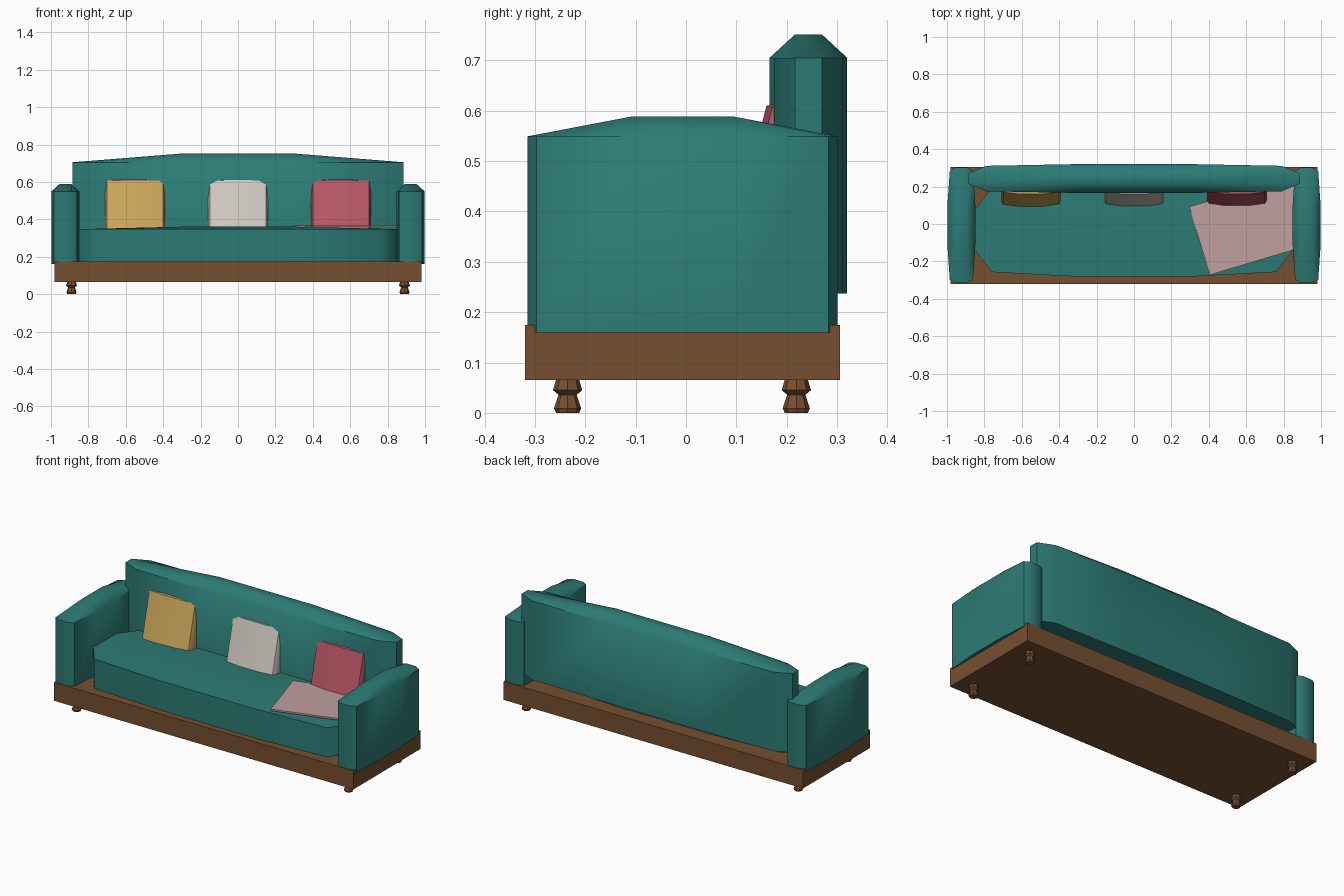
import bpy, bmesh, math
from mathutils import Matrix, Vector

if "Cube" in bpy.data.objects:
    bpy.data.objects.remove(bpy.data.objects["Cube"])


def srgb(r, g, b):
    return tuple((c / 255) ** 2.2 for c in (r, g, b)) + (1,)


def material(name, rgb):
    m = bpy.data.materials.new(name)
    m.diffuse_color = srgb(*rgb)
    m.use_nodes = True
    m.node_tree.nodes["Principled BSDF"].inputs["Base Color"].default_value = m.diffuse_color
    return m


teal = material("teal fabric", (48, 122, 116))
wood = material("brown wood", (118, 80, 52))
gold = material("gold fabric", (204, 166, 92))
cream = material("cream fabric", (208, 202, 192))
rose = material("rose fabric", (184, 88, 102))
blush = material("blush fabric", (190, 158, 156))


def finish(name, bm, mat, smooth=None):
    bmesh.ops.recalc_face_normals(bm, faces=bm.faces)
    me = bpy.data.meshes.new(name)
    bm.to_mesh(me)
    bm.free()
    ob = bpy.data.objects.new(name, me)
    bpy.context.collection.objects.link(ob)
    me.materials.append(mat)
    if smooth:
        bpy.context.view_layer.objects.active = ob
        ob.select_set(True)
        bpy.ops.object.shade_smooth_by_angle(angle=math.radians(smooth))
        ob.select_set(False)
    return ob


def box(name, size, loc, mat, turn=0):
    bm = bmesh.new()
    bmesh.ops.create_cube(bm, size=1)
    bmesh.ops.scale(bm, vec=size, verts=bm.verts)
    bmesh.ops.rotate(bm, matrix=Matrix.Rotation(turn, 3, 'Z'), verts=bm.verts)
    bmesh.ops.translate(bm, vec=loc, verts=bm.verts)
    return finish(name, bm, mat)


def padded(name, half, inner, corner, z, loc, mat, tilt=0):
    """Upholstered block: 4x4 plan grid, corners pulled in, centre of the top raised."""
    bottom, rim, top = z
    bm = bmesh.new()

    def grid(height, raised):
        rows = {}
        for i in range(4):
            for j in range(4):
                sx, sy = (1 if i > 1 else -1), (1 if j > 1 else -1)
                ex, ey = i in (0, 3), j in (0, 3)
                h = height
                if ex and ey:
                    x, y = corner
                elif ex:
                    x, y = half[0], inner[1]
                elif ey:
                    x, y = inner[0], half[1]
                else:
                    x, y = inner
                    h = raised
                rows[i, j] = bm.verts.new((sx * x, sy * y, h))
        for i in range(3):
            for j in range(3):
                bm.faces.new([rows[i, j], rows[i + 1, j], rows[i + 1, j + 1], rows[i, j + 1]])
        return rows

    lo, hi = grid(bottom, bottom), grid(rim, top)
    ring = ([(i, 0) for i in range(3)] + [(3, j) for j in range(3)]
            + [(i, 3) for i in (3, 2, 1)] + [(0, j) for j in (3, 2, 1)])
    for a, b in zip(ring, ring[1:] + ring[:1]):
        bm.faces.new([lo[a], lo[b], hi[b], hi[a]])
    bmesh.ops.rotate(bm, matrix=Matrix.Rotation(tilt, 3, 'X'), verts=bm.verts)
    bmesh.ops.translate(bm, vec=loc, verts=bm.verts)
    return finish(name, bm, mat, 50)


def lathe(name, profile, loc, mat, sides=8):
    bm = bmesh.new()
    rings = []
    for r, h in profile:
        rings.append([bm.verts.new((loc[0] + r * math.cos(2 * math.pi * k / sides),
                                    loc[1] + r * math.sin(2 * math.pi * k / sides), h))
                      for k in range(sides)])
    for a, b in zip(rings, rings[1:]):
        for k in range(sides):
            n = (k + 1) % sides
            bm.faces.new([a[k], a[n], b[n], b[k]])
    bm.faces.new(rings[0])
    bm.faces.new(rings[-1])
    return finish(name, bm, mat)


# Wooden plinth
box("base", (1.96, 0.625, 0.109), (0, -0.007, 0.1195), wood)

# Turned feet
foot = [(0.023, 0), (0.027, 0.009), (0.018, 0.036), (0.029, 0.045), (0.023, 0.066)]
for sx, side in ((-1, "left"), (1, "right")):
    for y, end in ((-0.235, "front"), (0.219, "back")):
        lathe(f"{end}_{side}_foot", foot, (sx * 0.89, y), wood)

# Arms
for sx, side in ((-1, "left"), (1, "right")):
    padded(f"{side}_arm", (0.075, 0.308), (0.032, 0.103), (0.062, 0.290),
           (0.16, 0.549, 0.588), (sx * 0.923, -0.007, 0), teal)

# Backrest and seat
padded("backrest", (0.886, 0.077), (0.31, 0.027), (0.79, 0.068),
       (0.237, 0.705, 0.751), (0, 0.243, 0), teal)
padded("seat", (0.872, 0.25), (0.29, 0.08), (0.76, 0.225),
       (0.165, 0.347, 0.361), (0, -0.032, 0), teal)

# Scatter cushions leaning on the backrest
for x, label, mat in ((-0.55, "gold", gold), (0, "cream", cream), (0.55, "rose", rose)):
    padded(f"{label}_cushion", (0.16, 0.05), (0.06, 0.02), (0.15, 0.038),
           (-0.02, 0.255, 0.272), (x, 0.145, 0.35), mat, tilt=-0.25)

# Folded throw on the seat
box("throw", (0.574, 0.381, 0.01), (0.625, -0.008, 0.363), blush, math.radians(16.6))
